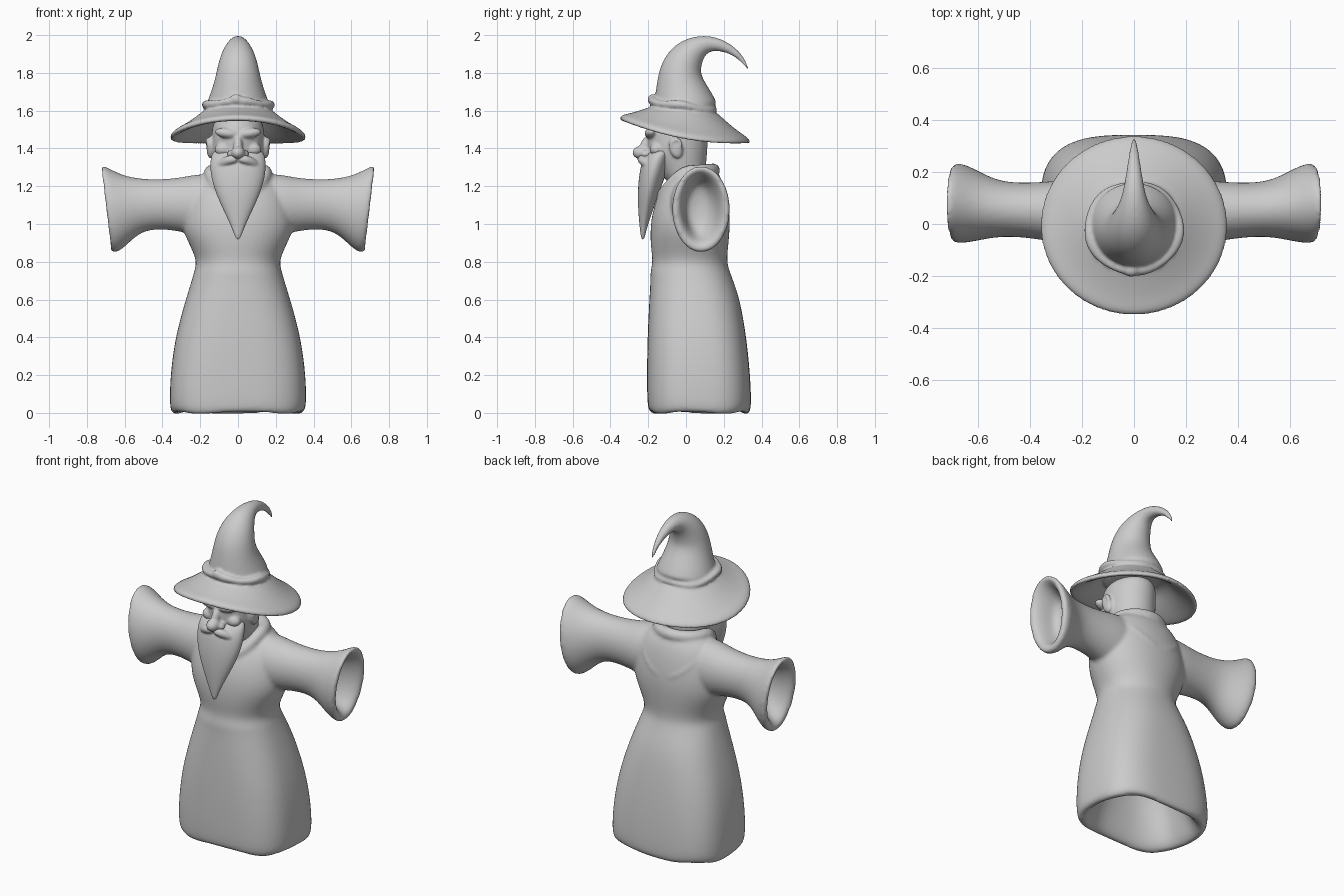
import bpy, bmesh, math
from mathutils import Vector, Matrix

N = 32
ANG = [2 * math.pi * i / N for i in range(N)]


def loft(bm, rings, closed=False):
    """Skin rings of points, capping both ends unless closed."""
    vs = [[bm.verts.new(p) for p in r] for r in rings]
    n = len(vs[0])
    pairs = list(zip(vs, vs[1:])) + ([(vs[-1], vs[0])] if closed else [])
    for a, b in pairs:
        for i in range(n):
            j = (i + 1) % n
            bm.faces.new((a[i], a[j], b[j], b[i]))
    if not closed:
        bm.faces.new(vs[0][::-1])
        bm.faces.new(vs[-1])


def spow(v, e):
    return math.copysign(abs(v) ** e, v)


def section(z, rx, front, back, n=2.0):
    """Horizontal rounded-square section from its y extents."""
    cy, ry = (front + back) / 2, (back - front) / 2
    return [Vector((rx * spow(math.cos(a), 2 / n), cy + ry * spow(math.sin(a), 2 / n), z)) for a in ANG]


def tube(bm, pts, radii, ref=(0, 0, 1), closed=False, seg=20):
    """Round tube of changing radius along a path."""
    pts, k, rings = [Vector(p) for p in pts], len(pts), []
    for i, p in enumerate(pts):
        a = pts[(i - 1) % k] if closed else pts[max(i - 1, 0)]
        b = pts[(i + 1) % k] if closed else pts[min(i + 1, k - 1)]
        t = (b - a).normalized()
        u = t.cross(Vector(ref)).normalized()
        v = t.cross(u)
        rings.append([p + radii[i] * (u * math.cos(2 * math.pi * j / seg) + v * math.sin(2 * math.pi * j / seg))
                      for j in range(seg)])
    loft(bm, rings, closed)


def blob(bm, c, r, rot=0.0, axis='Y'):
    m = Matrix.Translation(c) @ Matrix.Rotation(math.radians(rot), 4, axis) @ Matrix.Diagonal((*r, 1))
    bmesh.ops.create_uvsphere(bm, u_segments=20, v_segments=12, radius=1, matrix=m)


def finish(name, bm, voxel, smooth):
    """Fuse the overlapping pieces into one sculpted skin."""
    bmesh.ops.recalc_face_normals(bm, faces=bm.faces)
    me = bpy.data.meshes.new(name)
    bm.to_mesh(me)
    bm.free()
    me.polygons.foreach_set("use_smooth", [True] * len(me.polygons))
    ob = bpy.data.objects.new(name, me)
    bpy.context.collection.objects.link(ob)
    s = ob.modifiers.new("round", 'SUBSURF')
    s.levels = s.render_levels = 2
    r = ob.modifiers.new("fuse", 'REMESH')
    r.mode, r.voxel_size, r.use_smooth_shade = 'VOXEL', voxel, True
    m = ob.modifiers.new("soften", 'SMOOTH')
    m.factor, m.iterations = 0.5, smooth
    return ob


# Robe body, from inside the hem up over the shoulders, hem slightly wavy
bm = bmesh.new()
body = [section(*r) for r in [
    (.32, .16, -.06, .18, 2.2), (.28, .21, -.09, .21, 2.3), (.12, .265, -.12, .25, 2.5),
    (.03, .295, -.14, .28, 2.7), (-.005, .325, -.172, .312, 2.8), (.002, .35, -.195, .335, 2.9),
    (.035, .364, -.206, .348, 3), (.2, .36, -.208, .341, 3), (.4, .334, -.205, .321, 2.8),
    (.6, .278, -.195, .287, 2.5), (.71, .243, -.188, .247, 2.3), (.75, .233, -.19, .232, 2.2),
    (.8, .217, -.175, .216, 2.1), (.88, .252, -.188, .224, 2.1), (.97, .297, -.19, .233, 2.1),
    (1.06, .295, -.18, .232, 2.1), (1.15, .27, -.15, .217, 2.1), (1.21, .24, -.11, .2, 2.1),
    (1.26, .195, -.07, .177, 2), (1.3, .12, -.02, .14, 2)]]
for r in body[3:7]:
    for p, a in zip(r, ANG):
        p.z += .007 * math.cos(5 * a + 1)
loft(bm, body)

# Flared sleeves with hollow slanted cuffs, and hood drape behind
sleeve = [(.05, 0, .04, 1.10, .12, .155), (.2, 0, .04, 1.1, .135, .17), (.3, 0, .048, 1.103, .118, .142),
          (.42, 0, .053, 1.105, .104, .13), (.52, .05, .058, 1.1, .106, .14),
          (.6, .1, .07, 1.078, .134, .182), (.66, .13, .08, 1.075, .155, .224),
          (.7, .12, .08, 1.08, .153, .235), (.7, .12, .08, 1.085, .122, .2),
          (.67, .12, .08, 1.085, .1, .175), (.62, .1, .077, 1.085, .085, .15), (.55, .05, .06, 1.1, .06, .1)]
for s in (1, -1):
    loft(bm, [[Vector((s * (x + k * rz * math.sin(a)), y + ry * math.cos(a), z + rz * math.sin(a))) for a in ANG]
              for x, k, y, z, ry, rz in sleeve])
    tube(bm, [(s * .2, .1, 1.22), (s * .16, .165, 1.15), (s * .09, .2, 1.08), (0, .212, 1.05)],
         [.02, .026, .026, .024])
# Rolled collar dipping at the front
tube(bm, [(.145 * math.cos(a), .01 + .135 * math.sin(a),
           1.275 + .01 * math.sin(a) - .12 * max(-math.sin(a), 0) ** 1.5) for a in ANG],
     [.036] * N, closed=True)
finish("robe", bm, .011, 4)

# Head with brow, nose, cheeks and ears
bm = bmesh.new()
loft(bm, [section(*r) for r in [
    (1.18, .11, -.08, .1), (1.3, .125, -.15, .105), (1.37, .14, -.205, .112), (1.43, .14, -.205, .115),
    (1.5, .14, -.21, .12), (1.58, .12, -.18, .12)]])
blob(bm, (0, -.235, 1.378), (.038, .05, .036))
blob(bm, (0, -.212, 1.42), (.024, .03, .055), -25, 'X')
for s in (1, -1):
    blob(bm, (s * .055, -.185, 1.48), (.07, .035, .028), s * -8)
    blob(bm, (s * .036, -.213, 1.37), (.022, .026, .022))
    blob(bm, (s * .08, -.158, 1.395), (.045, .035, .035))
    blob(bm, (s * .147, -.055, 1.405), (.02, .036, .06), 15, 'X')
    tube(bm, [(s * .155, -.085, 1.4), (s * .16, -.075, 1.44), (s * .163, -.045, 1.455),
              (s * .16, -.022, 1.43), (s * .155, -.035, 1.38)], [.008, .011, .012, .011, .008], (1, 0, 0))
finish("head", bm, .007, 6)

# Long pointed beard with moustache
bm = bmesh.new()
loft(bm, [section(*r) for r in [
    (1.405, .128, -.17, -.07), (1.35, .148, -.23, -.08), (1.27, .148, -.247, -.105), (1.19, .128, -.255, -.132),
    (1.11, .095, -.255, -.162), (1.03, .056, -.25, -.19), (.96, .026, -.243, -.212), (.915, .01, -.237, -.22)]])
for s in (1, -1):
    tube(bm, [(0, -.24, 1.345), (s * .045, -.235, 1.342), (s * .09, -.205, 1.32), (s * .13, -.165, 1.285)],
         [.018, .026, .023, .01])
finish("beard", bm, .006, 4)

# Hat brim, raised in front and drooping at the sides and back
bm = bmesh.new()


def brim(r, dz):
    t = max(0, (r - .16) / .185)
    out = []
    for a in ANG:
        s = math.sin(a)
        edge = 1.457 - .063 * s + .04 * s * s
        z = (1.62 - .012 * s) * (1 - t ** .8) + edge * t ** .8
        out.append(Vector((r * 1.05 * math.cos(a), -.006 + r * 1.005 * s, z + dz)))
    return out


loft(bm, [brim(*p) for p in [
    (.1, -.03), (.16, -.03), (.22, -.03), (.29, -.028), (.335, -.02), (.349, .0),
    (.335, .016), (.29, .008), (.22, .004), (.17, .0), (.1, .02)]])
# Bent cone ending in a curled tip
cone = [(0, 1.58, .178), (-.01, 1.63, .168), (-.018, 1.68, .15), (-.03, 1.75, .126), (-.028, 1.82, .111),
        (.0, 1.878, .096), (.042, 1.923, .074), (.1, 1.955, .047), (.17, 1.953, .034), (.24, 1.923, .023),
        (.295, 1.878, .015), (.332, 1.815, .006)]
tube(bm, [(0, y, z) for y, z, r in cone], [r for y, z, r in cone], (1, 0, 0), seg=N)
# Rumpled band and front knob
tube(bm, [(.174 * math.cos(a), -.016 + .163 * math.sin(a), 1.624 - .024 * math.sin(a) + .006 * math.cos(4 * a))
          for a in ANG], [.02 + .003 * math.cos(5 * a + 1) for a in ANG], closed=True)
blob(bm, (-.01, -.178, 1.66), (.034, .026, .028))
finish("hat", bm, .008, 4)
